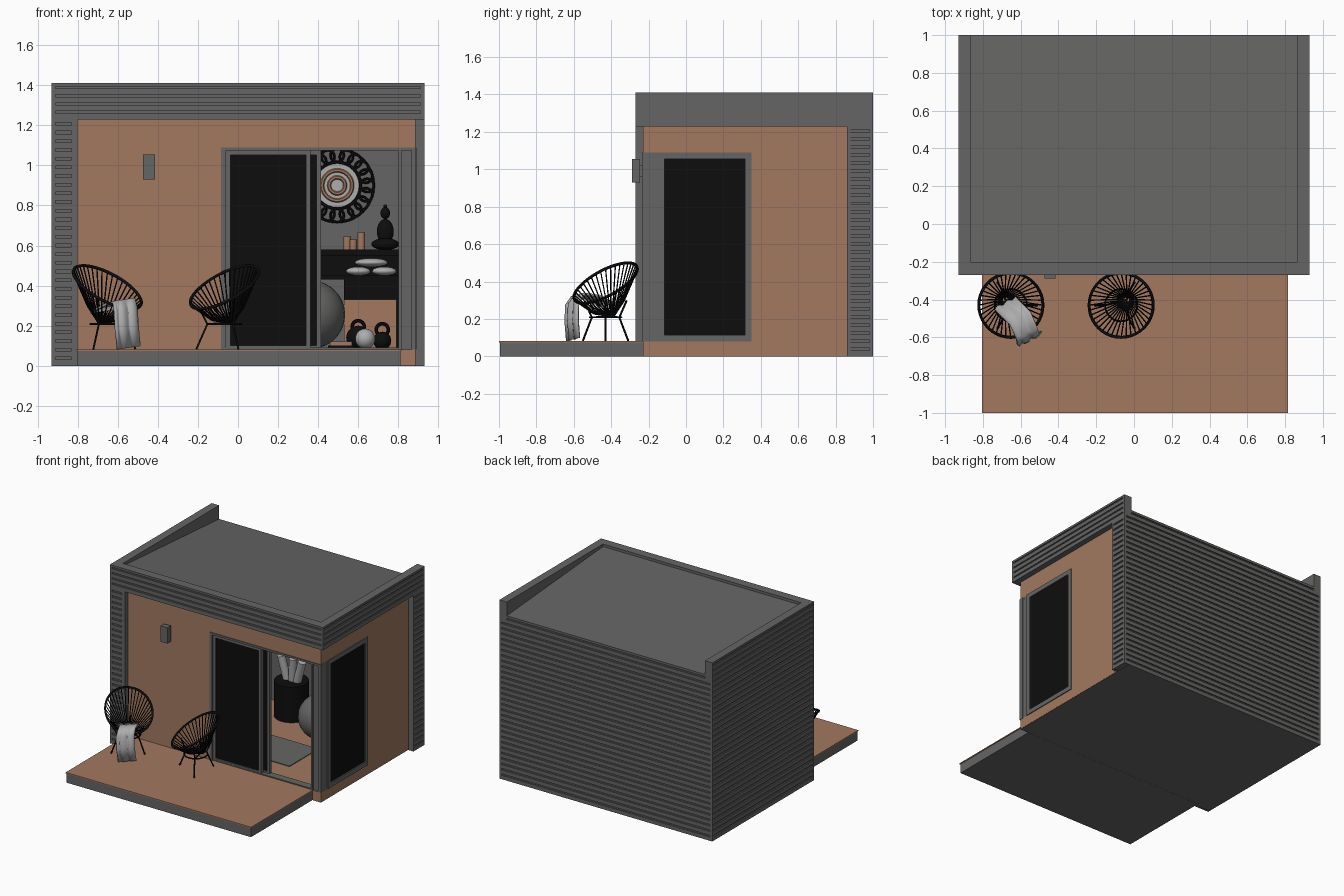
import bpy, bmesh
from math import sin, cos, pi, radians
from mathutils import Vector

if "Cube" in bpy.data.objects:
    bpy.data.objects.remove(bpy.data.objects["Cube"])


def material(name, r, g, b):
    m = bpy.data.materials.new(name)
    m.use_nodes = True
    m.diffuse_color = (r, g, b, 1)
    m.node_tree.nodes["Principled BSDF"].inputs["Base Color"].default_value = (r, g, b, 1)
    return m


GRAY = material("charcoal gray", .13, .13, .128)
WOOD = material("warm wood", .36, .19, .115)
BLACK = material("black", .004, .004, .004)
LIGHT = material("light gray", .42, .42, .42)


def boxes(name, mat, *specs):
    """One object from boxes given as (x0, x1, y0, y1, z0, z1)."""
    bm = bmesh.new()
    for s in specs:
        lo, hi = Vector(s[::2]), Vector(s[1::2])
        verts = bmesh.ops.create_cube(bm, size=1)["verts"]
        bmesh.ops.scale(bm, vec=hi - lo, verts=verts)
        bmesh.ops.translate(bm, vec=(lo + hi) / 2, verts=verts)
    mesh = bpy.data.meshes.new(name)
    bm.to_mesh(mesh)
    bm.free()
    mesh.materials.append(mat)
    ob = bpy.data.objects.new(name, mesh)
    bpy.context.collection.objects.link(ob)
    return ob


def finish(name, mat):
    ob = bpy.context.object
    ob.name = name
    ob.data.materials.append(mat)
    bpy.ops.object.shade_smooth_by_angle()
    return ob


def cylinder(name, mat, at, r, h, rot=(0, 0, 0)):
    bpy.ops.mesh.primitive_cylinder_add(vertices=24, radius=r, depth=h, location=at, rotation=rot)
    return finish(name, mat)


def ball(name, mat, at, r, scale=(1, 1, 1)):
    bpy.ops.mesh.primitive_uv_sphere_add(segments=24, ring_count=14, radius=r, location=at)
    ob = finish(name, mat)
    ob.scale = scale
    return ob


def ring(name, mat, at, r, thick):
    bpy.ops.mesh.primitive_torus_add(major_radius=r, minor_radius=thick, major_segments=32,
                                     minor_segments=6, location=at, rotation=(pi / 2, 0, 0))
    return finish(name, mat)


def rods(name, mat, paths, r):
    """Round rods along lists of points; a path that ends at its start is a loop."""
    cu = bpy.data.curves.new(name, "CURVE")
    cu.dimensions, cu.bevel_depth, cu.bevel_resolution = "3D", r, 1
    for pts in paths:
        sp = cu.splines.new("POLY")
        sp.points.add(len(pts) - 1)
        for p, co in zip(sp.points, pts):
            p.co = (*co, 1)
    cu.materials.append(mat)
    bpy.context.collection.objects.link(bpy.data.objects.new(name, cu))


def cladding(name, axis, face, out, a0, a1, z0, z1, edge=.018):
    """Ribbed panel with edge trims; axis is the rib direction, out the facing sign."""
    def slab(u0, u1, w0, w1):
        d = sorted((face, face - out * .012))
        return (u0, u1, *d, w0, w1) if axis == "x" else (*d, u0, u1, w0, w1)
    parts = [slab(a0, a0 + edge, z0, z1), slab(a1 - edge, a1, z0, z1),
             slab(a0 + edge, a1 - edge, z1 - .016, z1)]
    n = round((z1 - z0 - .016) / .0435)
    pitch = (z1 - z0 - .016) / n
    for i in range(n):
        parts.append(slab(a0 + edge, a1 - edge, z0 + i * pitch, z0 + i * pitch + .03))
    boxes(name, GRAY, *parts)


# Shell walls, columns and base
boxes("base_slab", GRAY, (-.92, .884, -.229, .99, 0, .004), (-.8, .83, -.18, .87, 0, .07))
boxes("left_and_back_walls", GRAY, (-.92, -.8, -.26, .99, .002, 1.3),
      (-.92, .92, .86, .99, .002, 1.3), (.83, .92, .87, .99, .002, 1.3))
boxes("interior_floor", WOOD, (-.8, .83, -.18, .86, .07, .08))
boxes("front_wood_wall", WOOD, (-.8, -.085, -.23, -.17, .003, 1.23),
      (-.085, .885, -.23, -.17, 1.09, 1.23), (-.085, .885, -.23, -.17, .003, .08))
boxes("side_wood_wall", WOOD, (.83, .885, .35, .86, .003, 1.23),
      (.83, .885, -.17, .35, 1.09, 1.23), (.83, .885, -.17, .35, .003, .08))

# Ribbed cladding
cladding("back_cladding", "x", 1, 1, -.93, .93, 0, 1.3)
cladding("right_side_cladding", "y", -.93, -1, -.27, 1, 0, 1.41)
cladding("front_column_cladding", "x", -.27, -1, -.93, -.8, 0, 1.23)
cladding("rear_column_cladding", "y", .93, 1, .86, 1, 0, 1.23)
cladding("front_fascia", "x", -.27, -1, -.93, .93, 1.23, 1.41)
cladding("left_side_fascia", "y", .93, 1, -.27, 1, 1.23, 1.41)
boxes("column_edges", GRAY, (-.83, -.8, -.268, -.2, 0, 1.23), (.886, .925, .86, .88, 0, 1.23))

# Roof with parapets on three sides and a fall to the back
boxes("roof_body", GRAY, (-.92, .92, -.26, .99, 1.23, 1.295))
boxes("parapets", GRAY, (-.92, .92, -.262, -.2, 1.24, 1.41),
      (-.922, -.865, -.262, 1, 1.24, 1.41), (.865, .922, -.262, 1, 1.24, 1.41))
roof = boxes("sloped_roof", GRAY, (-.866, .866, -.201, 1, 1.29, 1.302))
for v in roof.data.vertices:
    if v.co.y < 0 and v.co.z > 1.295:
        v.co.z = 1.39

# Deck
boxes("deck_base", GRAY, (-.8, .81, -.995, -.23, 0, .074))
boxes("deck_top", WOOD, (-.805, .815, -1, -.23, .074, .082))


# Glazed doors
def leaf(name, axis, a0, a1, d0, d1, z0, z1, w):
    def b(u0, u1, e0, e1, w0, w1):
        return (u0, u1, e0, e1, w0, w1) if axis == "x" else (e0, e1, u0, u1, w0, w1)
    boxes(name + "_frame", GRAY, b(a0, a0 + w, d0, d1, z0, z1), b(a1 - w, a1, d0, d1, z0, z1),
          b(a0 + w, a1 - w, d0, d1, z0, z0 + w), b(a0 + w, a1 - w, d0, d1, z1 - w, z1))
    m = (d0 + d1) / 2
    boxes(name + "_glass", BLACK,
          b(a0 + w, a1 - w, m - .004, m + .004, z0 + w, z1 - w))


leaf("front_door", "x", -.06, .362, -.228, -.2, .08, 1.075, .022)
leaf("sliding_door", "x", -.02, .414, -.198, -.172, .08, 1.075, .022)
leaf("side_door", "y", -.15, .35, .865, .892, .08, 1.09, .035)
boxes("opening_frame", GRAY, (-.085, -.06, -.236, -.17, .08, 1.09),
      (-.06, .885, -.236, -.17, 1.075, 1.09), (-.06, .8, -.23, -.17, .08, .09))
boxes("corner_posts", GRAY, (.8, .815, -.232, -.17, .08, 1.08), (.815, .865, -.222, -.15, .08, 1.08),
      (.865, .888, -.235, -.2, .08, 1.09), (.86, .884, -.2, -.15, .08, 1.09))

# Wall lamp
boxes("wall_lamp", GRAY, (-.475, -.415, -.288, -.245, .93, 1.055), (-.46, -.43, -.245, -.23, .96, 1.02))


# Corded lounge chairs
def chair(name, cx, cy, back, leg_turn):
    def rim(t, k=1, dz=0):
        return Vector((cx + .17 * k * cos(t), cy + .17 * k * sin(t), .392 + .108 * cos(t - back) + dz))
    hub = Vector((cx + .04 * cos(back), cy + .04 * sin(back), .215))
    turns = [2 * pi * i / 40 for i in range(41)]
    rods(name + "_rim", BLACK, [[rim(t) for t in turns]], .008)
    cords = []
    for t in turns[:-1]:
        end = hub + .018 * Vector((cos(t), sin(t), 0))
        cords.append([rim(t), rim(t).lerp(end, .55) - Vector((0, 0, .022)), end])
    rods(name + "_cords", BLACK, cords, .0035)
    rods(name + "_hub", BLACK, [[hub + .018 * Vector((cos(t), sin(t), 0)) for t in turns]], .005)
    base = Vector((cx, cy, .208))
    rods(name + "_seat_ring", BLACK, [[base + .085 * Vector((cos(t), sin(t), 0)) for t in turns]], .005)
    legs = []
    for i in range(3):
        d = Vector((cos(leg_turn + i * 2 * pi / 3), sin(leg_turn + i * 2 * pi / 3), 0))
        foot = base + .14 * d
        foot.z = .083
        legs += [[foot, base + .085 * d, base + .13 * d + Vector((0, 0, .09))], [base + .085 * d, hub]]
    rods(name + "_legs", BLACK, legs, .0055)


chair("left_chair", -.652, -.43, radians(135), 0)
chair("right_chair", -.068, -.43, radians(45), pi)

# Throw blanket draped over a chair
path = [(-.68, -.42, .27), (-.6, -.5, .31), (-.57, -.575, .32), (-.565, -.605, .28),
        (-.56, -.608, .19), (-.55, -.6, .09)]
bm = bmesh.new()
rows = [[bm.verts.new((x + .055 * u, y + .03 * u + .007 * sin(u * 7), z + .008 * u))
         for u in (i / 6 - 1 for i in range(13))] for x, y, z in path]
for a, b in zip(rows, rows[1:]):
    for i in range(12):
        bm.faces.new((a[i], a[i + 1], b[i + 1], b[i]))
mesh = bpy.data.meshes.new("blanket")
bm.to_mesh(mesh)
bm.free()
mesh.materials.append(LIGHT)
mesh.shade_smooth()
blanket = bpy.data.objects.new("blanket", mesh)
bpy.context.collection.objects.link(blanket)
blanket.modifiers.new("thickness", "SOLIDIFY").thickness = .012

# Shelf, lower cabinet and wooden crate
boxes("wall_shelf", BLACK, (.33, .82, .7, .86, .55, .58), (.33, .82, .7, .86, .43, .45),
      (.33, .82, .84, .86, .45, .55), (.33, .35, .7, .86, .45, .55))
boxes("low_cabinet", BLACK, (.53, .82, .7, .86, .08, .43))
boxes("wood_crate", WOOD, (.53, .79, .58, .7, .08, .33))
for i, (x, z, w) in enumerate([(.6, .472, .11), (.73, .472, .11), (.665, .515, .15)]):
    ball("folded_towel_%d" % i, LIGHT, (x, .74, z), w / 2, (1.1, .8, .022 / w * 2))
for i, (x, h) in enumerate([(.545, .065), (.575, .05), (.615, .085)]):
    cylinder("candle_%d" % i, WOOD, (x, .76, .58 + h / 2), .019, h)

# Seated sculpture
ball("sculpture_lap", BLACK, (.735, .78, .607), .07, (1, .7, .42))
ball("sculpture_body", BLACK, (.735, .79, .67), .042, (1, .7, 1.5))
ball("sculpture_head", BLACK, (.735, .785, .762), .024, (1, 1, 1.25))
ball("sculpture_top", BLACK, (.735, .785, .795), .01)

# Round lace wall ornament
cylinder("ornament_disc", LIGHT, (.495, .853, .9), .115, .01, (pi / 2, 0, 0))
for r in (.115, .183):
    ring("ornament_ring", BLACK, (.495, .848, .9), r, .006)
for i in range(20):
    t = 2 * pi * i / 20
    ring("ornament_loop", BLACK, (.495 + .15 * cos(t), .848, .9 + .15 * sin(t)), .033, .006)
for r in (.04, .075):
    ring("ornament_center", WOOD, (.495, .846, .9), r, .01)

# Exercise gear
ball("exercise_ball", GRAY, (.365, .52, .255), .17)
ball("small_ball", LIGHT, (.635, .4, .135), .05)
for x, z in ((.6, .14), (.72, .125)):
    ball("kettlebell_body", BLACK, (x, .5, z), z - .08)
    ring("kettlebell_handle", BLACK, (x, .5, z + .055), .03, .009)
boxes("floor_mat", GRAY, (-.1, .45, .0, .36, .08, .086))
boxes("wood_block", WOOD, (.46, .57, .3, .36, .1, .12))
boxes("block_base", BLACK, (.45, .58, .3, .37, .08, .1))

# Basket with rolled mats
cylinder("basket", BLACK, (-.03, .71, .225), .125, .28)
for i, (x, tilt) in enumerate([(-.08, -.2), (-.02, .1), (.03, .3)]):
    cylinder("rolled_mat_%d" % i, LIGHT, (x, .71, .4), .03, .3, (.1, tilt, 0))
